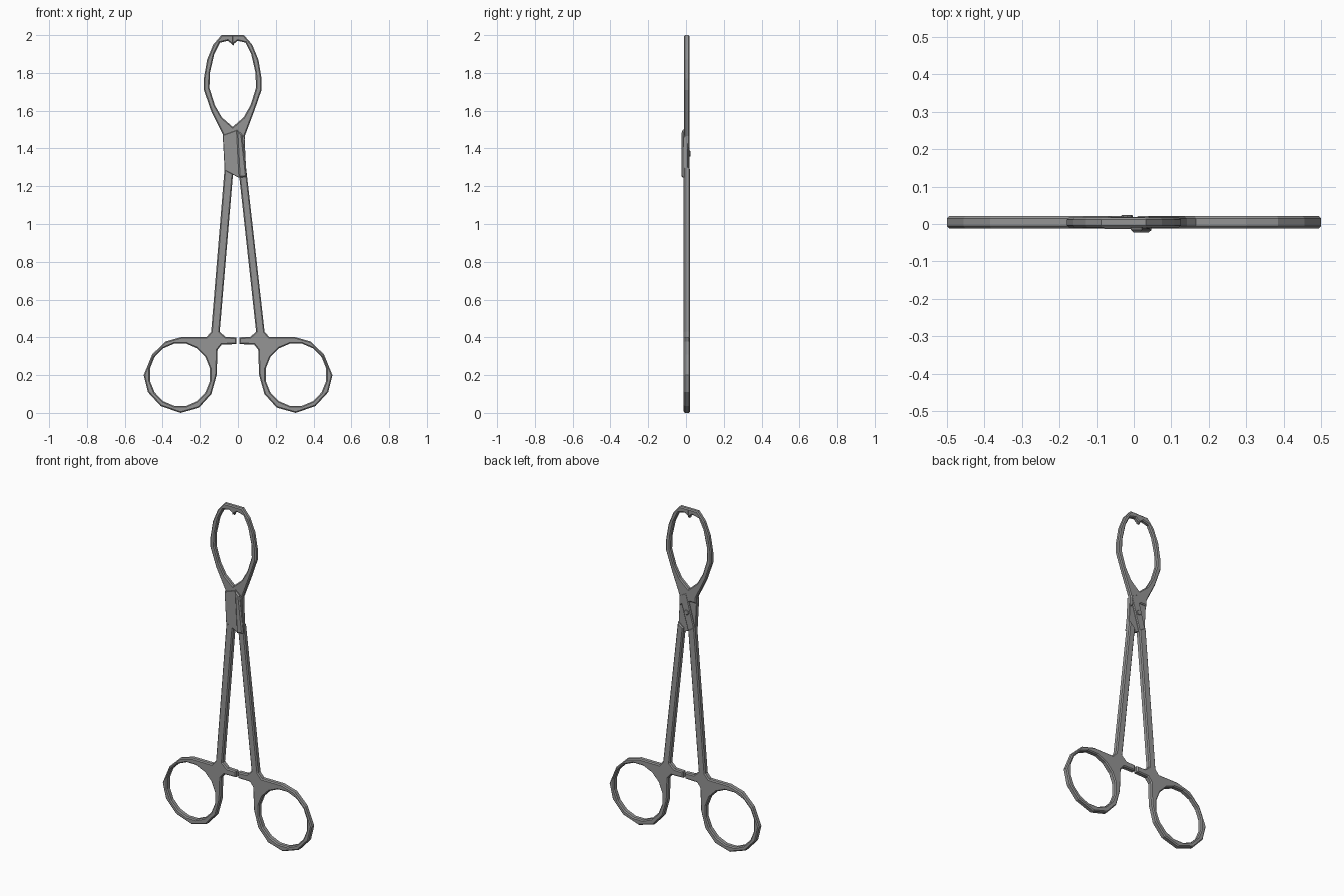
import bpy, math
from mathutils import Matrix

cube = bpy.data.objects.get("Cube")
if cube:
    bpy.data.objects.remove(cube, do_unlink=True)

steel = bpy.data.materials.new("steel_grey")
steel.use_nodes = True
grey = (0.3, 0.3, 0.3, 1)
steel.diffuse_color = grey
steel.node_tree.nodes["Principled BSDF"].inputs["Base Color"].default_value = grey


def plate(name, outlines, y0, y1, bevel):
    """Chamfered flat part: closed (x, z) outlines, holes included, from y0 to y1."""
    cu = bpy.data.curves.new(name, 'CURVE')
    cu.dimensions = '2D'
    cu.fill_mode = 'BOTH'
    cu.extrude = (y1 - y0) / 2 - bevel
    cu.bevel_depth = bevel
    cu.bevel_resolution = 0
    cu.offset = -bevel
    for pts in outlines:
        sp = cu.splines.new('POLY')
        sp.points.add(len(pts) - 1)
        for p, (x, z) in zip(sp.points, pts):
            p.co = (x, z, 0, 1)
        sp.use_cyclic_u = True
    tmp = bpy.data.objects.new(name + "_curve", cu)
    bpy.context.collection.objects.link(tmp)
    deps = bpy.context.evaluated_depsgraph_get()
    me = bpy.data.meshes.new_from_object(tmp.evaluated_get(deps))
    bpy.data.objects.remove(tmp, do_unlink=True)
    me.transform(Matrix.Translation((0, (y0 + y1) / 2, 0)) @ Matrix.Rotation(math.pi / 2, 4, 'X'))
    me.name = name
    me.materials.clear()
    me.materials.append(steel)
    for f in me.polygons:
        f.use_smooth = False
        f.material_index = 0
    ob = bpy.data.objects.new(name, me)
    bpy.context.collection.objects.link(ob)
    return ob


def mirror(pts, axis=0.0):
    return [(2 * axis - x, z) for x, z in pts]


# Finger ring, ratchet bar and lower shank, drawn for the right (-x) side
handle = [(-0.141, 0.43), (-0.165, 0.402), (-0.30, 0.402), (-0.385, 0.378),
          (-0.455, 0.31), (-0.50, 0.20), (-0.478, 0.11), (-0.41, 0.036),
          (-0.305, 0.0), (-0.205, 0.028), (-0.14, 0.10), (-0.112, 0.20),
          (-0.107, 0.335), (-0.085, 0.362), (-0.007, 0.364), (-0.007, 0.400),
          (-0.065, 0.402), (-0.096, 0.43)]
hole = [(-0.307 + 0.163 * math.cos(a), 0.202 + 0.168 * math.sin(a))
        for a in (math.tau * (i + 0.5) / 16 for i in range(16))]
shank_top = [(-0.025, 1.27), (-0.07, 1.30)]
plate("right_handle", [handle + shank_top, hole], -0.012, 0.021, 0.006)
plate("left_handle", [mirror(handle) + [(0.005, 1.27), (0.043, 1.30)], mirror(hole)],
      -0.012, 0.021, 0.006)

# Curved jaws with a pointed tooth at each tip
jaw = [(0.0, 1.44), (-0.078, 1.44), (-0.08, 1.475), (-0.14, 1.595), (-0.18, 1.71),
       (-0.18, 1.77), (-0.163, 1.87), (-0.13, 1.95), (-0.087, 2.0), (-0.034, 2.0),
       (-0.034, 1.945), (-0.066, 1.97), (-0.095, 1.96), (-0.125, 1.90), (-0.148, 1.80),
       (-0.15, 1.72), (-0.122, 1.63), (-0.085, 1.565), (-0.005, 1.495)]
jaw = [(x + 0.012 if -0.07 < x < -0.03 else x, z) for x, z in jaw]
left_jaw = mirror(jaw, -0.0275)
left_jaw[:3] = [(-0.04, 1.44), (0.035, 1.40), (0.036, 1.465)]
plate("right_jaw", [jaw], -0.010, 0.018, 0.006)
plate("left_jaw", [left_jaw], -0.010, 0.018, 0.006)

# Box lock: flat body, raised front strip, crossing back strip and hinge pin
plate("lock_body", [[(-0.08, 1.47), (-0.005, 1.497), (0.035, 1.46), (0.045, 1.25),
                     (0.005, 1.245), (-0.07, 1.285)]], -0.014, 0.010, 0.002)
plate("lock_front_strip", [[(-0.008, 1.50), (0.022, 1.475), (0.047, 1.25), (0.005, 1.245)]],
      -0.023, 0.0, 0.007)
plate("lock_back_strip", [[(-0.015, 1.49), (0.034, 1.465), (-0.025, 1.26), (-0.07, 1.28)]],
      0.0, 0.019, 0.005)
pin = [(-0.018 + 0.015 * math.cos(math.tau * i / 8), 1.373 + 0.015 * math.sin(math.tau * i / 8))
       for i in range(8)]
plate("hinge_pin", [pin], 0.0, 0.024, 0.002)
